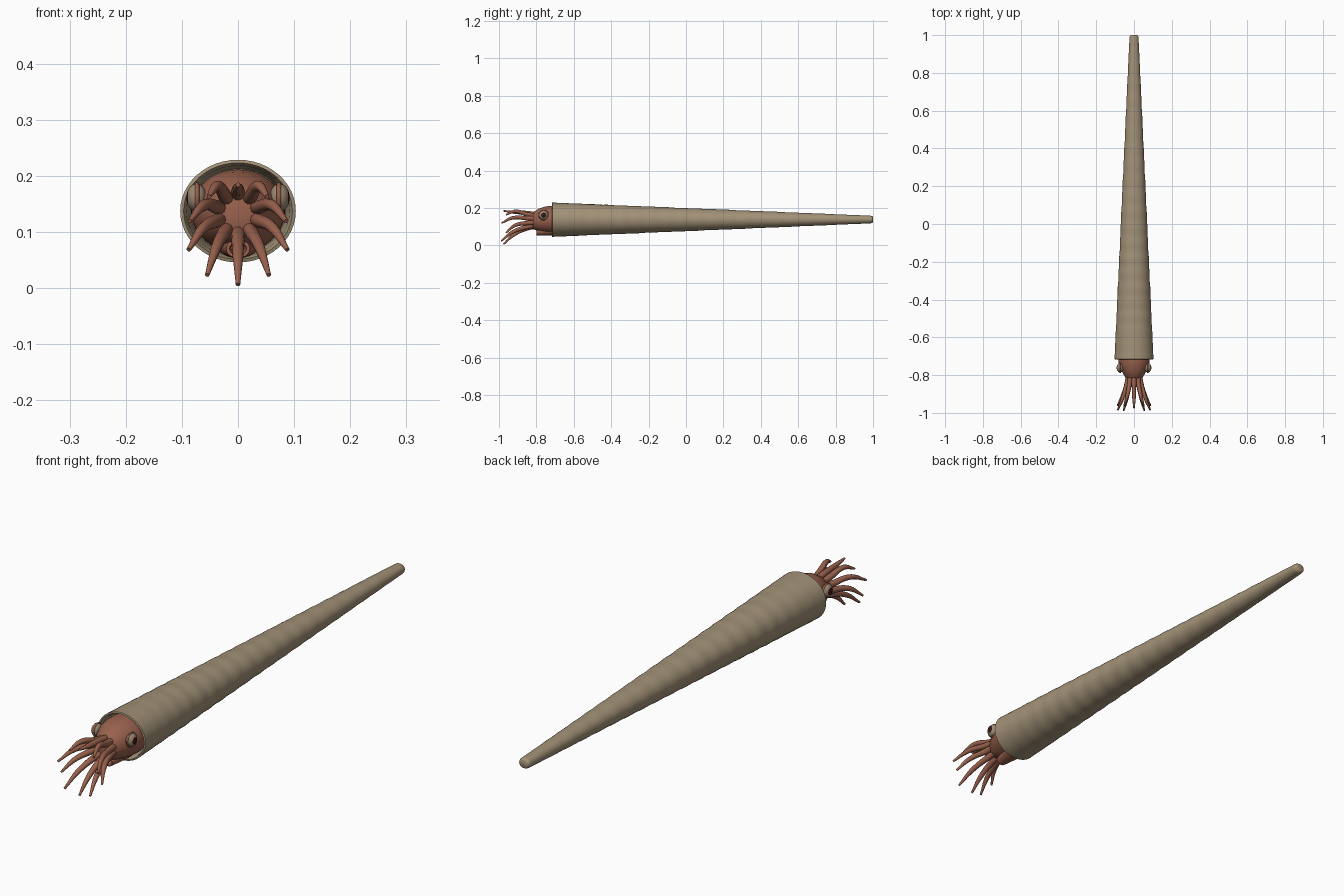
import bpy, bmesh, math
from mathutils import Vector

cube = bpy.data.objects.get("Cube")
if cube:
    bpy.data.objects.remove(cube, do_unlink=True)


def material(name, color):
    m = bpy.data.materials.new(name)
    m.use_nodes = True
    m.diffuse_color = (*color, 1)
    m.node_tree.nodes["Principled BSDF"].inputs["Base Color"].default_value = (*color, 1)
    return m


tan = material("shell tan", (0.36, 0.285, 0.185))
flesh = material("flesh rust", (0.32, 0.12, 0.075))
dark = material("pupil dark", (0.035, 0.009, 0.007))
eye_tan = material("eye tan", (0.33, 0.25, 0.17))


def smooth(obj, angle=50):
    bpy.ops.object.select_all(action="DESELECT")
    obj.select_set(True)
    bpy.context.view_layer.objects.active = obj
    bpy.ops.object.shade_smooth_by_angle(angle=math.radians(angle))


def finish(bm, name, mats):
    bmesh.ops.recalc_face_normals(bm, faces=bm.faces)
    mesh = bpy.data.meshes.new(name)
    bm.to_mesh(mesh)
    bm.free()
    for m in mats:
        mesh.materials.append(m)
    obj = bpy.data.objects.new(name, mesh)
    bpy.context.collection.objects.link(obj)
    smooth(obj)
    return obj


def loft(name, rings, mat, sides=40):
    """Skin elliptical rings (y, centre z, radius x, radius z) along y."""
    bm = bmesh.new()
    loops = []
    for y, cz, rx, rz in rings:
        angles = [2 * math.pi * i / sides for i in range(sides)]
        loops.append([bm.verts.new((rx * math.cos(a), y, cz + rz * math.sin(a))) for a in angles])
    for a, b in zip(loops, loops[1:]):
        for i in range(sides):
            j = (i + 1) % sides
            bm.faces.new((a[i], a[j], b[j], b[i]))
    bm.faces.new(loops[0])
    bm.faces.new(loops[-1])
    return finish(bm, name, [mat])


# Long tapering shell: recessed mouth, lip, gentle annulations, rounded tip
FRONT, BACK = -0.715, 0.985
rings = [(-0.64, 0.137, 0.085, 0.075), (FRONT + 0.01, 0.137, 0.092, 0.081),
         (FRONT - 0.002, 0.137, 0.097, 0.086)]
STEPS = 200
for k in range(STEPS + 1):
    t = k / STEPS
    ripple = 0.011 * min(1, t * 5) * math.sin(2 * math.pi * 21 * t ** 0.92)
    ripple *= min(1, (1 - t) * 12)
    rings.append((FRONT + (BACK - FRONT) * t, 0.137 + 0.001 * t,
                  (0.103 + (0.024 - 0.103) * t) * (1 + ripple),
                  (0.0915 + (0.0205 - 0.0915) * t) * (1 + ripple)))
for a in (30, 55, 75):
    c, s = math.cos(math.radians(a)), math.sin(math.radians(a))
    rings.append((BACK + 0.015 * s, 0.138, 0.014 + 0.01 * c, 0.012 + 0.0085 * c))
loft("shell", rings, tan, 48)

# Head emerging from the shell mouth
loft("head", [(-0.645, 0.137, 0.078, 0.069), (-0.69, 0.137, 0.084, 0.074),
              (-0.725, 0.138, 0.083, 0.073), (-0.755, 0.138, 0.076, 0.069),
              (-0.785, 0.136, 0.062, 0.061), (-0.808, 0.133, 0.049, 0.050),
              (-0.822, 0.130, 0.040, 0.041), (-0.828, 0.128, 0.028, 0.028)], flesh)

# Swimming funnel under the head, with a hollow end
loft("funnel", [(-0.65, 0.085, 0.045, 0.028), (-0.72, 0.080, 0.040, 0.027),
                (-0.77, 0.074, 0.028, 0.022), (-0.80, 0.070, 0.021, 0.017),
                (-0.80, 0.070, 0.015, 0.012), (-0.77, 0.074, 0.013, 0.010)], flesh, 24)

# Eyes: tan ball with a dark pupil facing outward
for side, label in ((1, "left"), (-1, "right")):
    bm = bmesh.new()
    bmesh.ops.create_uvsphere(bm, u_segments=24, v_segments=16, radius=1)
    for v in bm.verts:
        x, y, z = v.co
        v.co = (z * side, x, y)
    for f in bm.faces:
        f.material_index = 1 if f.calc_center_median().x * side > 0.80 else 0
    for v in bm.verts:
        v.co = Vector((side * 0.074 + v.co.x * 0.018, -0.761 + v.co.y * 0.025,
                       0.161 + v.co.z * 0.025))
    finish(bm, label + "_eye", [eye_tan, dark])
    # Fleshy eyelid ring
    bpy.ops.mesh.primitive_torus_add(major_radius=0.024, minor_radius=0.004, major_segments=24,
                                     minor_segments=8, location=(side * 0.073, -0.761, 0.161),
                                     rotation=(0, math.pi / 2, 0))
    lid = bpy.context.object
    lid.name = label + "_eyelid"
    lid.data.materials.append(flesh)
    smooth(lid)


def arm(name, points):
    """Tapered tentacle along a smooth curve."""
    cu = bpy.data.curves.new(name, "CURVE")
    cu.dimensions = "3D"
    cu.bevel_depth = 1
    cu.bevel_resolution = 3
    cu.resolution_u = 6
    cu.use_fill_caps = True
    sp = cu.splines.new("BEZIER")
    sp.bezier_points.add(len(points) - 1)
    for bp, p, r in zip(sp.bezier_points, points, (0.013, 0.0125, 0.0095, 0.004)):
        bp.co = p
        bp.radius = r
        bp.handle_left_type = bp.handle_right_type = "AUTO"
    obj = bpy.data.objects.new(name, cu)
    bpy.context.collection.objects.link(obj)
    bpy.ops.object.select_all(action="DESELECT")
    obj.select_set(True)
    bpy.context.view_layer.objects.active = obj
    bpy.ops.object.convert(target="MESH")
    obj = bpy.context.object
    obj.data.materials.clear()
    obj.data.materials.append(flesh)
    smooth(obj, 60)


# Ten arms around the mouth; tip (x, y, z) and sideways bulge height per pair
tips = {0: (0, -0.975, 0.006), 1: (0.055, -0.988, 0.023), 2: (0.088, -0.962, 0.068),
        3: (0.086, -0.985, 0.119), 4: (0.052, -0.962, 0.163), 5: (0, -0.975, 0.184)}
for k, tip in tips.items():
    a = math.radians(36 * k)
    out = Vector((math.sin(a), 0, -math.cos(a)))
    lift = 0.006 + 0.003 * k if k < 5 else 0.0
    base = Vector((0, -0.80, 0.132)) + out * 0.032
    near = Vector((0, -0.845, 0.132)) + out * 0.040
    tip = Vector(tip)
    mid = near.lerp(tip, 0.5) + Vector((0, -0.012, lift))
    for s in ((1,) if k in (0, 5) else (1, -1)):
        pts = [(p.x * s, p.y, p.z) for p in (base, near, mid, tip)]
        arm("arm_%d_%s" % (k, "left" if s > 0 else "right"), pts)
